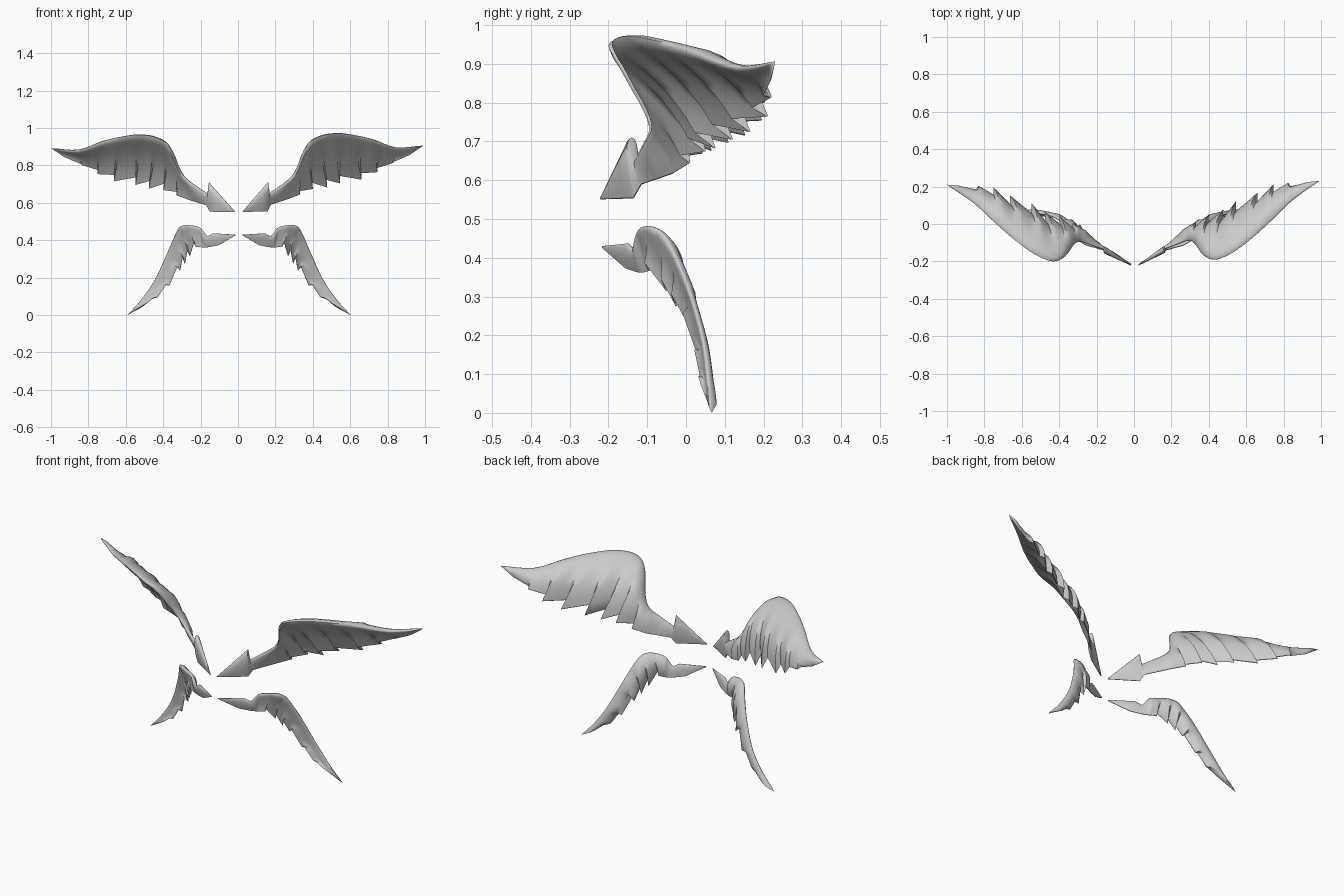
import bpy
import bmesh
from mathutils import Vector

old = bpy.data.objects.get("Cube")
if old:
    bpy.data.objects.remove(old, do_unlink=True)

# One plain grey for every wing
grey = bpy.data.materials.new("wing grey")
grey.use_nodes = True
colour = (0.6, 0.6, 0.6, 1)
grey.diffuse_color = colour
grey.node_tree.nodes["Principled BSDF"].inputs["Base Color"].default_value = colour

STEPS = 4
CHORD = (0, .04, .12, .25, .4, .55, .7, .85, 1)


def spline(points, i, t):
    """Catmull-Rom position and tangent on segment i."""
    last = len(points) - 1
    a, b, c, d = (points[min(max(k, 0), last)] for k in range(i - 1, i + 3))
    m, n = (c - a) / 2, (d - b) / 2
    pos = b + m * t + (3 * (c - b) - 2 * m - n) * t**2 + (2 * (b - c) + m + n) * t**3
    return pos, (c - b) * (1 - t) + n * t + m * (1 - t)


def section(lead, trail, tangent, camber, groove):
    """Closed cambered foil running from the leading to the trailing edge."""
    chord = trail - lead
    normal = tangent.cross(chord).normalized()
    half = min(.1 * chord.length, .022)
    upper, lower = [], []
    for u in CHORD:
        bend = camber * chord.length * 4 * u * (1 - u) - groove * u * u
        thick = half * 2.6 * u**.5 * (1 - u) + .0015
        centre = lead + chord * u + normal * bend
        upper.append(centre + normal * thick)
        lower.append(centre - normal * thick)
    return upper + lower[::-1]


def wing_sections(lead, trail, first_feather, camber, smooth_from, notch):
    """Sections along the span, with a saw-tooth trailing edge for the feathers."""
    lead = [Vector(p) for p in lead]
    trail = [Vector(p) for p in trail]
    rings = []
    for i in range(len(lead) - 1):
        for s in range(STEPS):
            t = s / STEPS
            a, tangent = spline(lead, i, t)
            if i < smooth_from:
                a, tangent = lead[i].lerp(lead[i + 1], t), lead[-1] - lead[0]
            b = trail[i].lerp(trail[i + 1], t)
            groove = 0
            if i >= first_feather and s:
                gap = trail[i].lerp(lead[i], notch)
                b = gap.lerp(trail[i + 1], (s - 1) / (STEPS - 1))
                groove = .012 * (STEPS - s) / STEPS
            bend = camber if i >= smooth_from else 0
            rings.append(section(a, b, tangent, bend, groove))
    rings.append([lead[-1]] * len(rings[0]))
    return rings


def build(name, rings, place):
    bm = bmesh.new()
    grid = [[bm.verts.new(place(p)) for p in ring] for ring in rings]
    n = len(grid[0])
    for one, two in zip(grid, grid[1:]):
        for k in range(n):
            j = (k + 1) % n
            bm.faces.new((one[k], one[j], two[j], two[k]))
    bm.faces.new(grid[0])
    bmesh.ops.remove_doubles(bm, verts=bm.verts, dist=.0002)
    bmesh.ops.recalc_face_normals(bm, faces=bm.faces)
    mesh = bpy.data.meshes.new(name)
    bm.to_mesh(mesh)
    bm.free()
    mesh.materials.append(grey)
    obj = bpy.data.objects.new(name, mesh)
    bpy.context.collection.objects.link(obj)
    bpy.ops.object.select_all(action="DESELECT")
    obj.select_set(True)
    bpy.context.view_layer.objects.active = obj
    bpy.ops.object.shade_smooth_by_angle(angle=.9)


# Upper wing: arrow-shaped root, narrow neck, broad feathered blade
upper_lead = [
    (.024, -.22, .553), (.16, -.14, .71), (.165, -.13, .65), (.275, -.09, .725),
    (.32, -.1, .79), (.37, -.165, .906), (.435, -.19, .955), (.53, -.15, .972),
    (.63, -.075, .96), (.73, .015, .935), (.85, .13, .893), (.99, .23, .906)]
upper_trail = [
    (.026, -.22, .551), (.157, -.135, .555), (.175, -.115, .59), (.265, -.03, .62),
    (.33, .01, .645), (.4, .05, .675), (.477, .075, .683), (.545, .12, .705),
    (.66, .165, .725), (.745, .21, .765), (.825, .22, .814), (.96, .228, .875)]
upper = wing_sections(upper_lead, upper_trail, 4, .1, 3, .17)

# Lower wing: short bent root and a drooping narrow blade
lower_lead = [
    (.025, -.215, .43), (.145, -.15, .437), (.175, -.135, .42), (.21, -.125, .465),
    (.265, -.11, .48), (.312, -.08, .477), (.34, -.045, .443), (.39, .005, .33),
    (.455, .045, .19), (.53, .06, .08), (.603, .066, 0)]
lower_trail = [
    (.027, -.215, .425), (.115, -.155, .373), (.17, -.125, .363), (.2, -.11, .362),
    (.237, -.095, .366), (.268, -.05, .315), (.295, -.025, .275), (.32, 0, .24),
    (.378, .028, .157), (.44, .037, .096), (.51, .045, .055)]
lower = wing_sections(lower_lead, lower_trail, 4, .1, 3, .2)


def keep(p):
    return p


def mirror_upper(p):
    # The right upper wing sits very slightly lower and wider
    return Vector((.009 - 1.019 * p.x, p.y - .02 * p.x, p.z - .014 * p.x))


def mirror_lower(p):
    return Vector((.011 - p.x, p.y, p.z))


build("left_upper_wing", upper, keep)
build("right_upper_wing", upper, mirror_upper)
build("left_lower_wing", lower, keep)
build("right_lower_wing", lower, mirror_lower)
